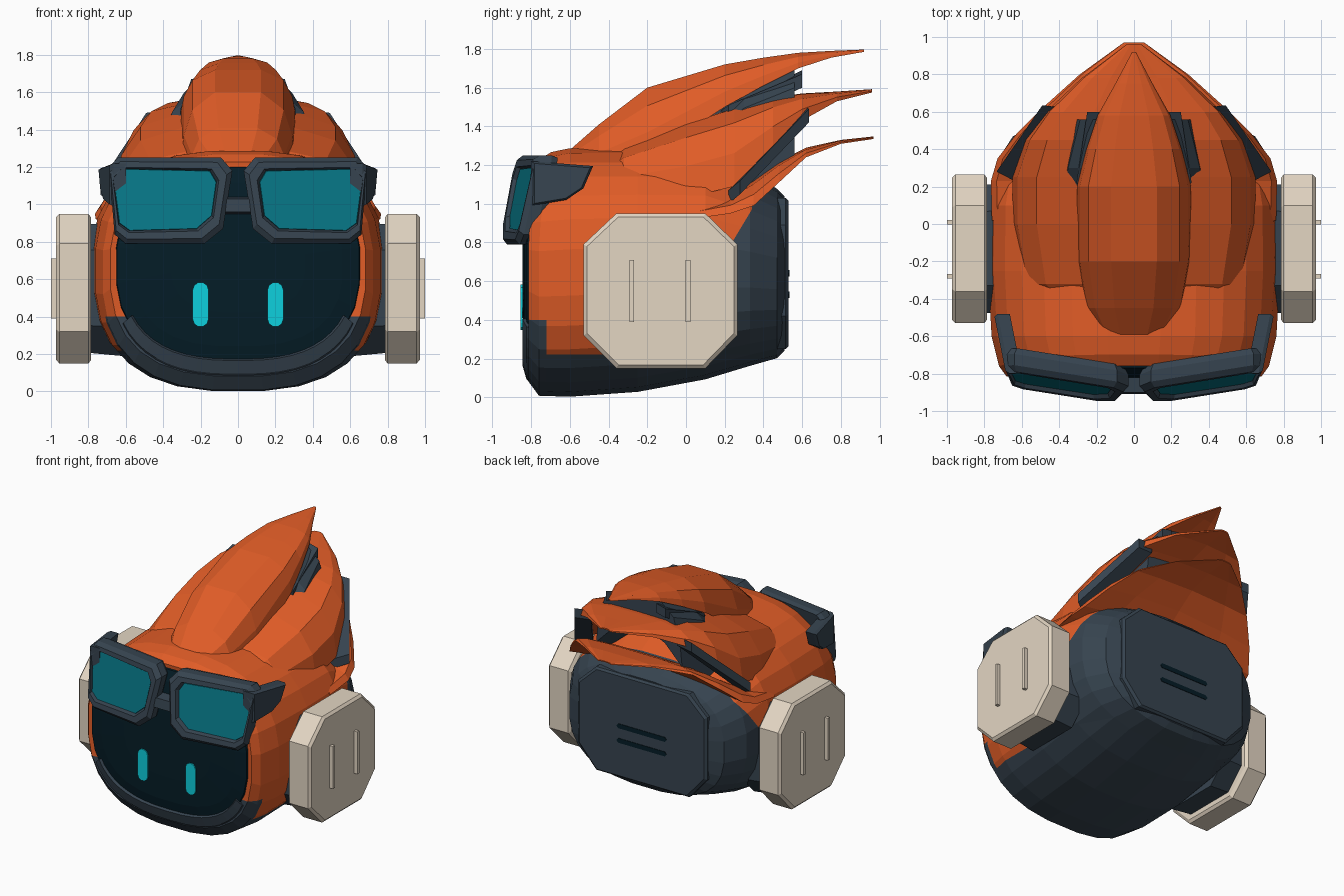
import bpy, bmesh, math

if "Cube" in bpy.data.objects:
    bpy.data.objects.remove(bpy.data.objects["Cube"])


def material(name, r, g, b):
    m = bpy.data.materials.new(name)
    m.diffuse_color = (r, g, b, 1)
    m.use_nodes = True
    m.node_tree.nodes["Principled BSDF"].inputs["Base Color"].default_value = m.diffuse_color
    return m


ORANGE = material("orange", .75, .108, .02)
SLATE = material("slate", .037, .057, .079)
NAVY = material("dark navy", .0015, .012, .020)
TEAL = material("lens teal", .002, .175, .23)
CYAN = material("bright cyan", .004, .63, .73)
CREAM = material("cream", .77, .67, .545)


def loft(name, rings, mats, rule=None, cuts=()):
    """Skin closed rings of equal length, cap both ends, colour by a rule."""
    bm = bmesh.new()
    rows = [[bm.verts.new(p) for p in r] for r in rings]
    n = len(rows[0])
    for a, b in zip(rows, rows[1:]):
        for i in range(n):
            j = (i + 1) % n
            bm.faces.new((a[i], a[j], b[j], b[i]))
    bm.faces.new(rows[0])
    bm.faces.new(rows[-1])
    bmesh.ops.recalc_face_normals(bm, faces=bm.faces)
    for co, no in cuts:
        bmesh.ops.bisect_plane(bm, geom=bm.verts[:] + bm.edges[:] + bm.faces[:],
                               plane_co=co, plane_no=no)
    if rule:
        for f in bm.faces:
            f.material_index = rule(f.calc_center_median())
    me = bpy.data.meshes.new(name)
    bm.to_mesh(me)
    bm.free()
    for m in mats:
        me.materials.append(m)
    ob = bpy.data.objects.new(name, me)
    bpy.context.collection.objects.link(ob)
    return ob


def oval(y, hw, zb, zt, n=28, e=2.6):
    """Rounded-box cross-section; the brow leans back at the front."""
    c, h = (zb + zt) / 2, (zt - zb) / 2
    pts = []
    for i in range(n):
        a = 2 * math.pi * (i + .5) / n - math.pi / 2
        ca, sa = math.cos(a), math.sin(a)
        z = c + h * math.copysign(abs(sa) ** (2 / e), sa)
        back = max(0, z - .85) * .15 if y < -.7 else 0
        pts.append((hw * math.copysign(abs(ca) ** (2 / e), ca), y + back, z))
    return pts


# Head shell: orange sides, slate jaw and back (boundary slants forward going down)
def shell_rule(c):
    return int(c.z < .22 or (c.y < -.72 and c.z < .4) or c.y > .34 + .6 * min(0, c.z - .97))


loft("head_shell", [oval(*r) for r in (
    (-.81, .66, .14, 1.21), (-.815, .685, .08, 1.23), (-.76, .725, .005, 1.27),
    (-.6, .765, 0, 1.29), (-.25, .785, .025, 1.29), (.1, .78, .09, 1.27),
    (.33, .74, .16, 1.16), (.47, .65, .2, 1.08), (.51, .55, .24, 1.04))],
    [ORANGE, SLATE], shell_rule,
    [((0, 0, .22), (0, 0, 1)), ((0, 0, .4), (0, 0, 1)), ((0, -.72, 0), (0, 1, 0)),
     ((0, .34, 0), (0, 1, 0)), ((0, .34, .97), (0, 1, -.6))])

# Face screen, slightly domed
loft("face_screen", [oval(*r) for r in (
    (-.79, .66, .14, 1.21), (-.822, .65, .15, 1.2), (-.838, .56, .24, 1.12),
    (-.844, .36, .42, .95))], [NAVY])


# Chin lip following the lower edge of the screen
def lip_ring(t):
    a = -math.pi / 2 + t
    def at(hw, h, y):
        return (hw * math.copysign(abs(math.cos(a)) ** .77, math.cos(a)), y,
                .67 - h * abs(math.sin(a)) ** .77)
    return [at(.67, .60, -.80), at(.665, .575, -.825), at(.62, .505, -.845), at(.60, .49, -.81)]


loft("chin_lip", [lip_ring((i / 9 - 1) * 1.12) for i in range(19)], [SLATE])

# Eyes: thin rounded bars on the screen
for s, side in ((1, "right"), (-1, "left")):
    pill = []
    for i in range(12):
        a = math.pi * (i if i < 6 else i - 1) / 5
        pill.append((s * .2 + .042 * math.cos(a), (.545 if i < 6 else .385) + .04 * math.sin(a)))
    loft(side + "_eye", [[(x, y, z) for x, z in pill] for y in (-.846, -.855)], [CYAN])

# Swept-back crest layers, each an arched shell running to a rear tip
NARROW = ((.40, 1), (.8, .74), (.95, .36), (1, 0))
WIDE = ((.45, .98), (.8, .8), (.96, .42), (1, 0))


def arch(y, hw, zb, zt, shape):
    d = zt - zb
    half = [(hw * u, y, zb + d * v) for u, v in shape] + [(hw * .6, y, zb + d * .3)]
    mirrored = [(-x, q, z) for x, q, z in reversed(half)]
    return [(0, y, zt)] + half + [(0, y, zb + d * .5)] + mirrored


LAYERS = {
    "crest_top": (NARROW, ORANGE, (
        (-.61, .17, 1.18, 1.27), (-.45, .26, 1.18, 1.41), (-.2, .305, 1.24, 1.60),
        (.2, .305, 1.5, 1.72), (.4, .255, 1.61, 1.755), (.58, .195, 1.70, 1.78),
        (.75, .10, 1.755, 1.79), (.92, .01, 1.785, 1.797))),
    "crest_middle": (WIDE, ORANGE, (
        (-.40, .50, 1.04, 1.22), (-.32, .59, 1.03, 1.29), (.0, .65, 1.03, 1.42),
        (.25, .65, 1.09, 1.50), (.45, .58, 1.29, 1.55), (.6, .47, 1.43, 1.57),
        (.78, .28, 1.53, 1.58), (.96, .04, 1.575, 1.592))),
    "crest_lower": (WIDE, ORANGE, (
        (.02, .76, .92, 1.0), (.23, .765, .95, 1.05), (.35, .73, .99, 1.13),
        (.48, .63, 1.11, 1.22), (.62, .49, 1.24, 1.29), (.8, .29, 1.31, 1.33),
        (.97, .055, 1.335, 1.348))),
    "crest_core": (NARROW, SLATE, (
        (.05, .5, 1.0, 1.4), (.3, .44, 1.08, 1.64), (.56, .36, 1.24, 1.725))),
}
for name, (shape, mat, rows) in LAYERS.items():
    loft(name, [arch(*r, shape) for r in rows], [mat])

# Outlines of the ear pads, back panel, goggle rim, lens and arm
PAD = [(-.36, .95), (.10, .95), (.265, .79), (.265, .32),
       (.10, .15), (-.36, .15), (-.53, .32), (-.53, .79)]
PANEL = [(-.39, 1.03), (.39, 1.03), (.54, .89), (.54, .42),
         (.39, .25), (-.39, .25), (-.54, .42), (-.54, .89)]
GOGGLE = [(.09, 1.25), (.64, 1.25), (.69, 1.2), (.66, .84),
          (.60, .79), (.18, .79), (.08, .87), (.03, 1.18)]
LENS = [(.15, 1.18), (.61, 1.19), (.665, 1.13), (.635, .90),
        (.58, .86), (.22, .87), (.14, .94), (.115, 1.12)]
ARM = [(-.80, 1.22), (-.48, 1.195), (-.53, 1.08), (-.62, 1.02), (-.80, .99)]


def grow(poly, k):
    """Scale a polygon about the middle of its bounds."""
    cu = (max(p[0] for p in poly) + min(p[0] for p in poly)) / 2
    cv = (max(p[1] for p in poly) + min(p[1] for p in poly)) / 2
    return [(cu + (u - cu) * k, cv + (v - cv) * k) for u, v in poly]


def blend(k):
    """Outline part-way between the goggle rim and the lens."""
    return [(a + (c - a) * k, b + (d - b) * k) for (a, b), (c, d) in zip(GOGGLE, LENS)]


def lean(s, x, z, d):
    """Place a goggle point on its tilted, turned plane."""
    return (s * x, -.963 + .16 * (x - .05) + .21 * (z - .85) + d, z)


# Back panel with two slots
loft("back_panel", [[(x, y, z) for x, z in grow(PANEL, k)]
                    for y, k in ((.46, 1), (.515, 1), (.53, .965))], [SLATE])
for i, z in enumerate((.64, .53)):
    loft("back_slot_%d" % (i + 1), [[(-.21, y, z), (-.195, y, z + .017), (.195, y, z + .017),
         (.21, y, z), (.195, y, z - .017), (-.195, y, z - .017)] for y in (.527, .534)], [NAVY])

for s, side in ((1, "right"), (-1, "left")):
    # Ear pad, mount and trim bars
    loft(side + "_ear_mount", [[(s * x, y, z) for y, z in grow(PAD, k)]
                               for x, k in ((.62, .9), (.79, .86))], [SLATE])
    loft(side + "_ear_pad", [[(s * x, y, z) for y, z in grow(PAD, k)] for x, k in
                             ((.785, .95), (.80, 1), (.955, 1), (.972, .955))], [CREAM])
    for i, y in enumerate((-.28, .01)):
        loft("%s_ear_bar_%d" % (side, i + 1), [[(s * x, y - .012, .39), (s * x, y + .012, .39),
             (s * x, y + .012, .71), (s * x, y - .012, .71)] for x in (.965, 1.0)], [CREAM])

    # Goggle frame, lens and side arm
    loft(side + "_goggle_frame", [[lean(s, x, z, d) for x, z in p] for p, d in (
        (grow(GOGGLE, .95), .125), (GOGGLE, .09), (GOGGLE, .03), (blend(.35), 0),
        (blend(.85), 0), (LENS, .03))], [SLATE])
    loft(side + "_goggle_lens", [[lean(s, x, z, d) for x, z in p] for p, d in (
        (LENS, .028), (grow(LENS, .99), .02))], [TEAL])
    loft(side + "_goggle_arm", [[(s * (.69 + .2 * (y + .75) + o), y, z) for y, z in grow(ARM, k)]
         for o, k in ((-.08, 1), (-.015, 1), (.005, .9))], [SLATE])

    # Dark vents showing between the crest layers
    for nm, plan in (
            ("upper", ((.25, .18, 1.45), (.308, .22, 1.48), (.25, .60, 1.64), (.17, .60, 1.66))),
            ("lower", ((.62, .22, 1.04), (.735, .28, 1.09), (.49, .635, 1.46), (.36, .62, 1.47)))):
        loft("%s_%s_vent" % (side, nm), [[(s * x, y, z + o) for x, y, z in plan]
                                         for o in (-.04, .03)], [SLATE])

# Goggle bridge
loft("goggle_bridge", [[(x, -.91, .96), (x, -.83, .95), (x, -.82, 1.04), (x, -.90, 1.03)]
                       for x in (-.09, .09)], [SLATE])
